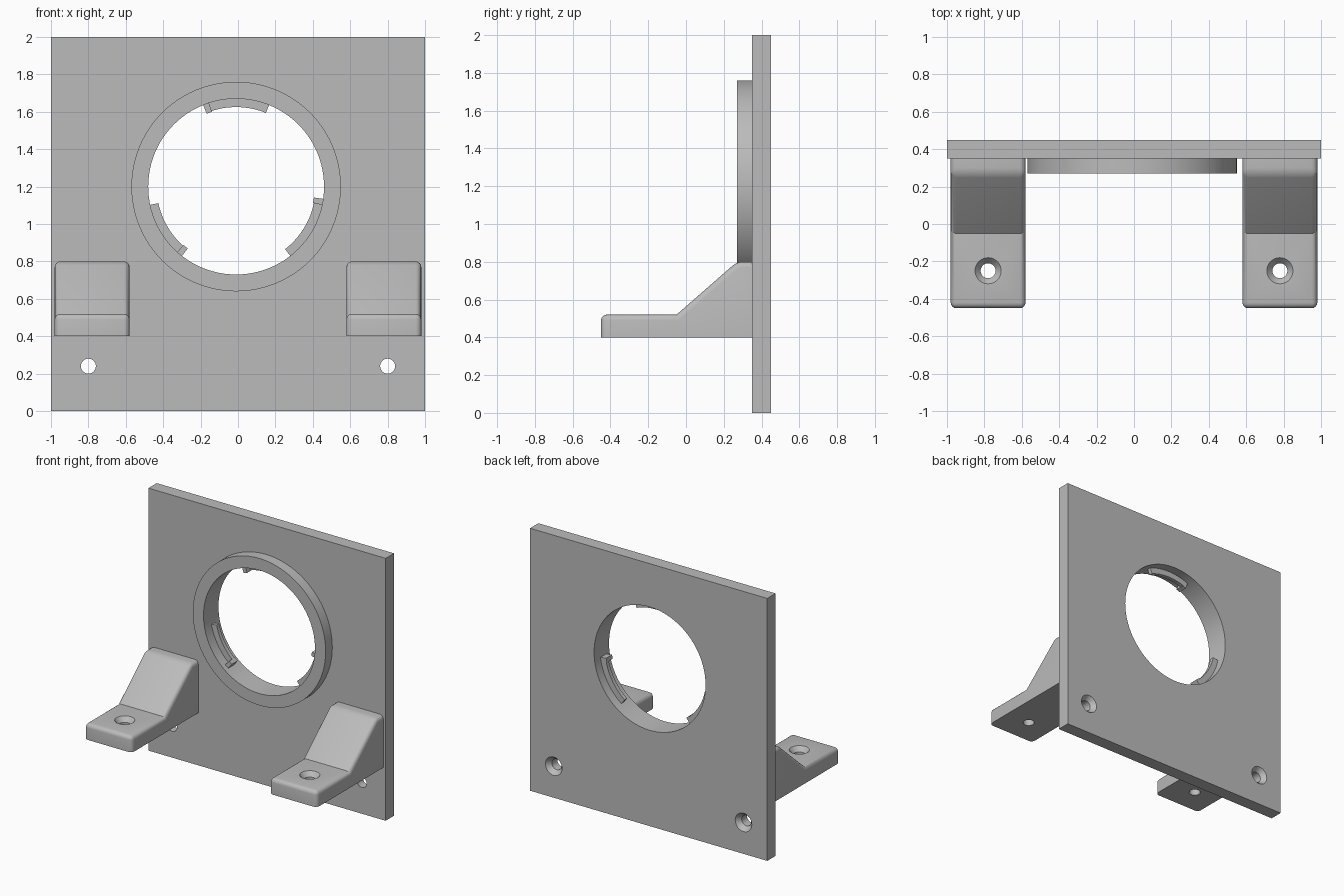
import bpy, bmesh, math
from mathutils import Matrix, Vector

if "Cube" in bpy.data.objects:
    bpy.data.objects.remove(bpy.data.objects["Cube"], do_unlink=True)

grey = bpy.data.materials.new("plain grey")
grey.use_nodes = True
colour = (0.5, 0.5, 0.5, 1)
grey.diffuse_color = colour
grey.node_tree.nodes["Principled BSDF"].inputs["Base Color"].default_value = colour

FRONT, BACK = 0.35, 0.45          # plate faces
RING_FRONT = 0.27
CENTRE = Vector((-0.01, 0, 1.2))  # middle of the round opening
BORE = 0.47


def make(name, bm):
    bmesh.ops.recalc_face_normals(bm, faces=bm.faces)
    mesh = bpy.data.meshes.new(name)
    bm.to_mesh(mesh)
    bm.free()
    mesh.materials.append(grey)
    obj = bpy.data.objects.new(name, mesh)
    bpy.context.collection.objects.link(obj)
    return obj


def prism(name, points, direction):
    """Extrude a closed outline along a direction."""
    bm = bmesh.new()
    face = bm.faces.new([bm.verts.new(p) for p in points])
    made = bmesh.ops.extrude_face_region(bm, geom=[face])["geom"]
    bmesh.ops.translate(bm, vec=direction,
                        verts=[g for g in made if isinstance(g, bmesh.types.BMVert)])
    return make(name, bm)


def lathe(name, profile, origin, turn=Matrix(), steps=32):
    """Spin (radius, height) points about z, then turn and place the solid."""
    bm = bmesh.new()
    rings = [[bm.verts.new((r * math.cos(i * math.tau / steps),
                            r * math.sin(i * math.tau / steps), h))
              for i in range(steps)] for r, h in profile]
    for low, high in zip(rings, rings[1:]):
        for i in range(steps):
            j = (i + 1) % steps
            bm.faces.new((low[i], low[j], high[j], high[i]))
    bm.faces.new(rings[0])
    bm.faces.new(rings[-1])
    bm.transform(Matrix.Translation(origin) @ turn.to_4x4())
    return make(name, bm)


def combine(obj, other, operation):
    mod = obj.modifiers.new("join", "BOOLEAN")
    mod.operation, mod.object, mod.solver = operation, other, "EXACT"
    bpy.context.view_layer.objects.active = obj
    bpy.ops.object.modifier_apply(modifier=mod.name)
    bpy.data.objects.remove(other, do_unlink=True)


def smooth(obj):
    obj.data.shade_smooth()
    obj.data.set_sharp_from_angle(angle=math.radians(30))


TO_BACK = Matrix.Rotation(-math.pi / 2, 4, "X")   # z axis becomes +y
SCREW = [(0.04, -0.3), (0.04, -0.035), (0.07, 0), (0.07, 0.05)]

# Plate with raised ring, bored through
plate = prism("back_plate", [(-1, FRONT, 0), (1, FRONT, 0), (1, FRONT, 2), (-1, FRONT, 2)],
              (0, BACK - FRONT, 0))
ring = lathe("ring", [(0.56, RING_FRONT), (0.56, 0.4)], CENTRE, TO_BACK, 96)
combine(plate, ring, "UNION")
bore = lathe("bore", [(BORE, 0), (BORE, 1)], CENTRE, TO_BACK, 96)
combine(plate, bore, "DIFFERENCE")

# Countersunk screw holes, opening at the back
for x in (-0.8, 0.8):
    combine(plate, lathe("screw", SCREW, (x, BACK, 0.24), TO_BACK), "DIFFERENCE")
smooth(plate)


# Locking tabs inside the opening, each with a stop at one end
def arc_block(name, start, end, y0, y1, inner):
    steps = 16
    angles = [math.radians(start + (end - start) * i / steps) for i in range(steps + 1)]
    rim = [(BORE + 0.01, a) for a in angles] + [(inner, a) for a in reversed(angles)]
    points = [CENTRE + Vector((r * math.cos(a), y0, r * math.sin(a))) for r, a in rim]
    smooth(prism(name, points, (0, y1 - y0, 0)))


for label, start, end in (("top", 68, 112), ("right", 192, 232), ("left", 308, 352)):
    arc_block(label + "_locking_tab", start, end - 2, 0.35, 0.38, 0.425)
    arc_block(label + "_tab_stop", end - 4, end, 0.31, 0.38, 0.42)

# Mounting feet with rounded upper edges
SIDE = [(FRONT + 0.01, 0.4), (-0.45, 0.4), (-0.45, 0.52), (-0.05, 0.52),
        (0.27, 0.8), (FRONT + 0.01, 0.8)]
for label, x in (("right", -0.78), ("left", 0.78)):
    foot = prism(label + "_mounting_foot", [(x - 0.2, y, z) for y, z in SIDE], (0.4, 0, 0))
    bm = bmesh.new()
    bm.from_mesh(foot.data)
    rounded = []
    for e in bm.edges:
        a, b = (v.co for v in e.verts)
        mid = (a + b) / 2
        crease = abs(mid.y + 0.05) < 0.01 and abs(mid.z - 0.52) < 0.01
        if mid.z > 0.41 and mid.y < FRONT and not crease:
            rounded.append(e)
    bmesh.ops.bevel(bm, geom=rounded, offset=0.03, segments=4, profile=0.5,
                    affect="EDGES", clamp_overlap=True)
    bm.to_mesh(foot.data)
    bm.free()
    combine(foot, lathe("screw", SCREW, (x, -0.25, 0.52)), "DIFFERENCE")
    smooth(foot)
